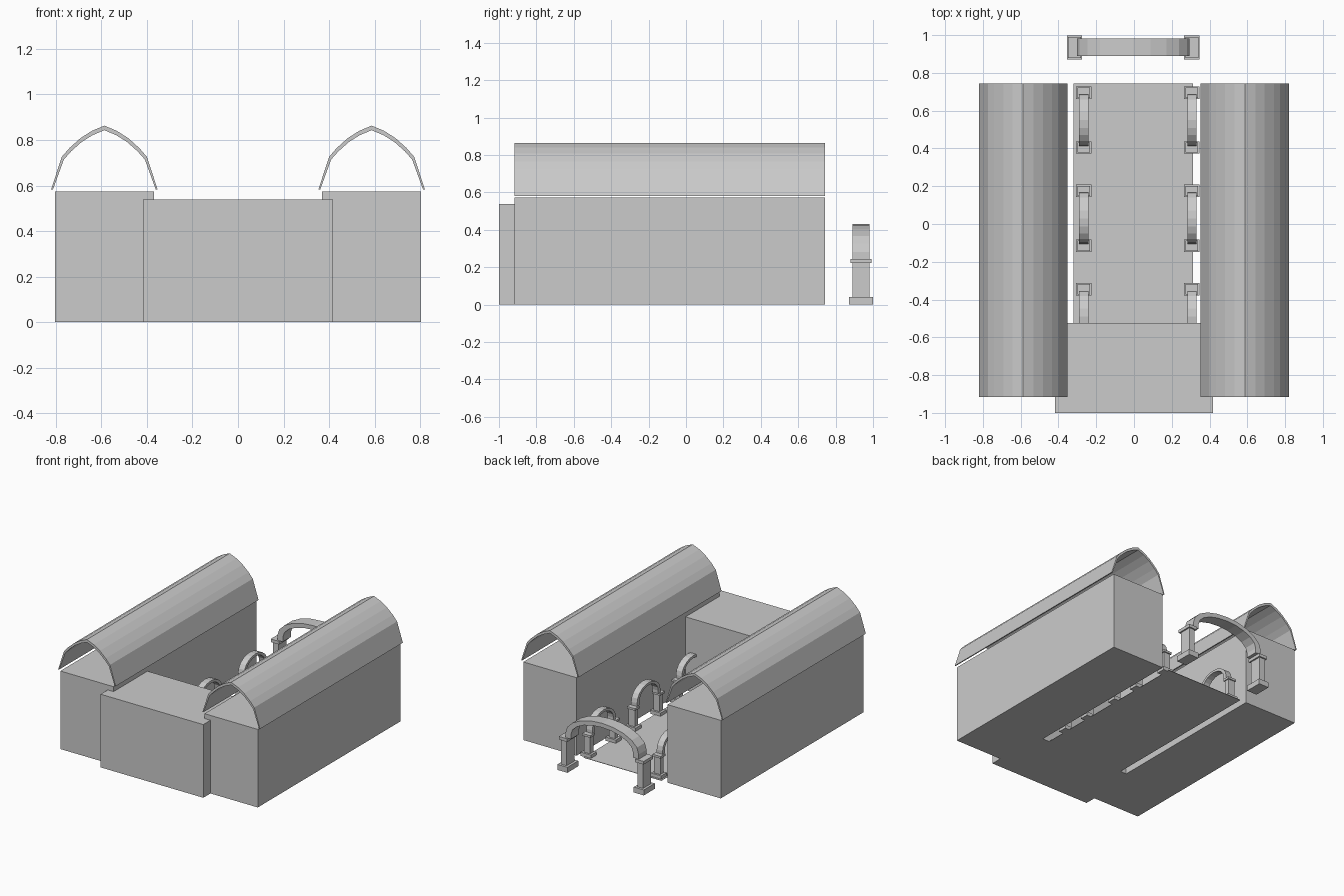
import bpy, bmesh, math
from mathutils import Matrix

if "Cube" in bpy.data.objects:
    bpy.data.objects.remove(bpy.data.objects["Cube"])


def finish(name, bm):
    bmesh.ops.recalc_face_normals(bm, faces=bm.faces)
    me = bpy.data.meshes.new(name)
    bm.to_mesh(me)
    bm.free()
    ob = bpy.data.objects.new(name, me)
    bpy.context.collection.objects.link(ob)
    return ob


def add_box(bm, x0, x1, y0, y1, z0, z1):
    m = Matrix.Translation(((x0 + x1) / 2, (y0 + y1) / 2, (z0 + z1) / 2))
    m = m @ Matrix.Diagonal((x1 - x0, y1 - y0, z1 - z0, 1))
    bmesh.ops.create_cube(bm, size=1, matrix=m)


def box(name, *dims):
    bm = bmesh.new()
    add_box(bm, *dims)
    return finish(name, bm)


def add_band(bm, outer, inner, y0, y1):
    """Closed strip between two matching (x, z) curves, extruded along y."""
    rows = [[bm.verts.new((x, y, z)) for x, z in c]
            for c, y in ((outer, y0), (outer, y1), (inner, y1), (inner, y0))]
    for i in range(len(outer) - 1):
        for a, b in ((0, 1), (1, 2), (2, 3), (3, 0)):
            bm.faces.new((rows[a][i], rows[a][i + 1], rows[b][i + 1], rows[b][i]))
    for i in (0, -1):
        bm.faces.new([r[i] for r in rows])


def mirrored(half):
    """Half curve from outer foot to apex, completed on the other side."""
    return [(-x, z) for x, z in half] + [(x, z) for x, z in half[-2::-1]]


def arch(name, loc, turn, span, base, cap, post, r_out, thick, depth, zs):
    """Two posts with plinths and capitals carrying a curved band."""
    z_base, z_cap, z_cap_top, z_spring, z_top = zs
    bm = bmesh.new()
    for s in (-1, 1):
        c = s * span / 2
        for (w, d), z0, z1 in ((base, 0, z_base), (post, z_base, z_cap),
                               (cap, z_cap, z_cap_top)):
            add_box(bm, c - w / 2, c + w / 2, -d / 2, d / 2, z0, z1)

    def curve(r, h):
        half = [(r, z_cap_top)]
        for i in range(6):
            a = math.radians(18 * i)
            half.append((r * math.cos(a), z_spring + h * math.sin(a)))
        return mirrored(half)
    h = z_top - z_spring
    add_band(bm, curve(r_out, h), curve(r_out - thick, h - thick * 0.7),
             -depth / 2, depth / 2)
    ob = finish(name, bm)
    ob.location = loc
    ob.rotation_euler.z = turn
    return ob


# Front block and courtyard floor
box("front_block", -0.418, 0.418, -1.0, -0.523, 0, 0.538)
box("courtyard_floor", -0.32, 0.313, -0.55, 0.743, 0, 0.003)

# Side wings with open, pointed vault roofs
roof_out = mirrored([(0.234, 0.582), (0.187, 0.726), (0.153, 0.765),
                     (0.105, 0.808), (0.055, 0.840), (0, 0.863)])
roof_in = mirrored([(0.226, 0.582), (0.178, 0.714), (0.146, 0.750),
                    (0.100, 0.791), (0.052, 0.821), (0, 0.843)])
for side, s in (("left", -1), ("right", 1)):
    x0, x1 = sorted((s * 0.37, s * 0.803))
    box(side + "_wing", x0, x1, -0.917, 0.743, 0, 0.574)
    bm = bmesh.new()
    add_band(bm, roof_out, roof_in, -0.917, 0.743)
    finish(side + "_vault_roof", bm).location.x = s * 0.587

# Large gateway arch at the back
arch("gateway_arch", (-0.004, 0.935, 0), 0, span=0.622, base=(0.082, 0.127),
     cap=(0.068, 0.112), post=(0.046, 0.092), r_out=0.298, thick=0.045,
     depth=0.092, zs=(0.04, 0.222, 0.245, 0.28, 0.43))

# Two rows of small courtyard arches
for side, x in (("left", -0.266), ("right", 0.306)):
    for i, y in enumerate((0.55, 0.03, -0.49)):
        arch(f"{side}_court_arch_{i + 1}", (x, y, 0), math.pi / 2,
             span=0.29, base=(0.066, 0.084), cap=(0.054, 0.066),
             post=(0.038, 0.05), r_out=0.136, thick=0.026, depth=0.048,
             zs=(0.027, 0.149, 0.165, 0.188, 0.29))
